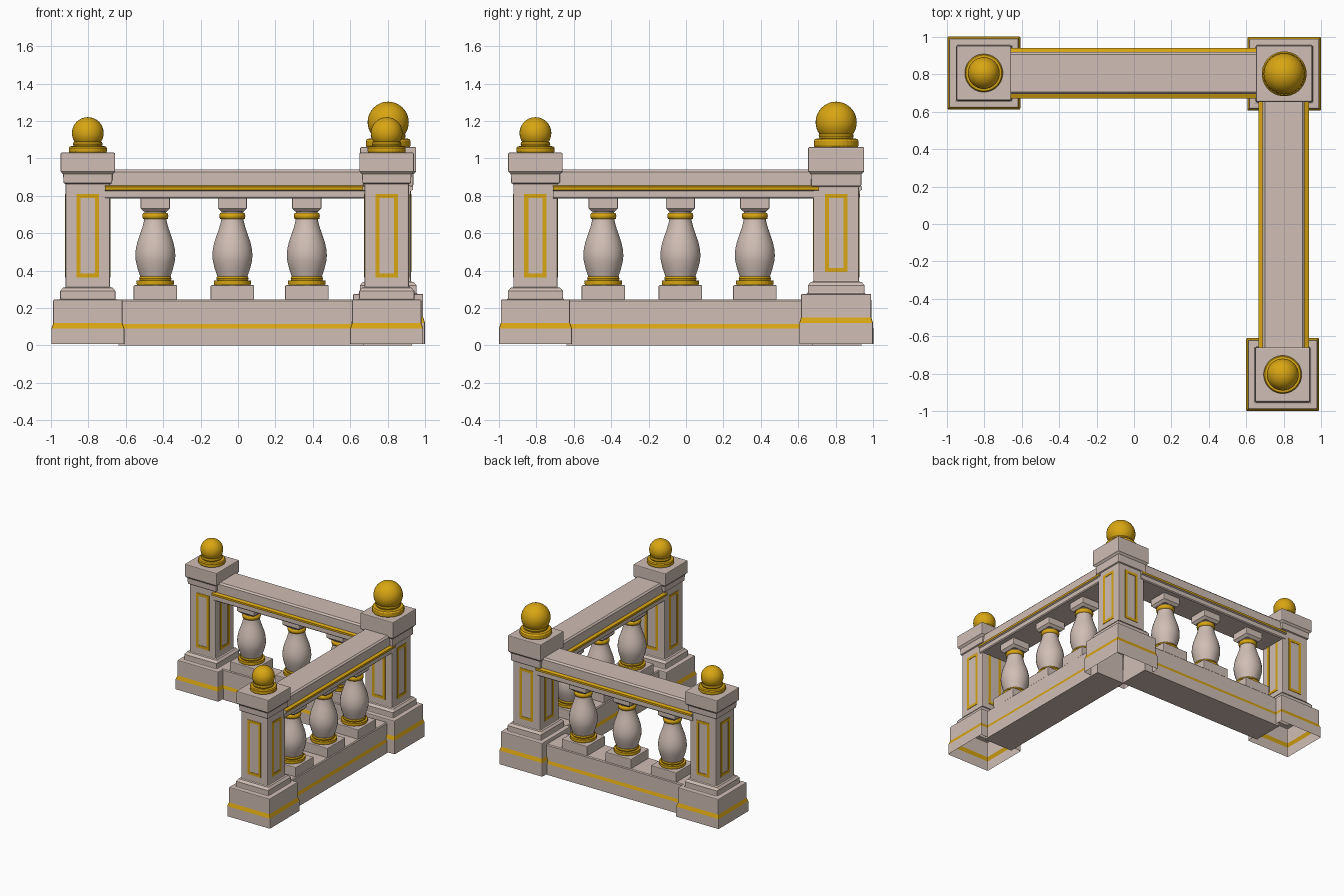
import bpy, bmesh, math
from mathutils import Matrix, Vector

if "Cube" in bpy.data.objects:
    bpy.data.objects.remove(bpy.data.objects["Cube"])


def material(name, col):
    m = bpy.data.materials.new(name)
    m.diffuse_color = (*col, 1)
    m.use_nodes = True
    m.node_tree.nodes["Principled BSDF"].inputs["Base Color"].default_value = m.diffuse_color
    return m


STONE = material("warm stone", (0.63, 0.515, 0.46))
GOLD = material("gold", (0.69, 0.38, 0.006))


def finish(bm, name, mats=(STONE, GOLD), bevel=0.0):
    me = bpy.data.meshes.new(name)
    bm.to_mesh(me)
    bm.free()
    ob = bpy.data.objects.new(name, me)
    bpy.context.collection.objects.link(ob)
    for m in mats:
        me.materials.append(m)
    if bevel:
        b = ob.modifiers.new("soft edges", 'BEVEL')
        b.width, b.segments, b.limit_method = bevel, 2, 'ANGLE'
        b.angle_limit = math.radians(50)
    return ob


def loft(bm, cx, cy, prof, n=4, smooth=False, bottom=False):
    """Stack rings of (radius or half width, z, material of the band above)."""
    k = math.sqrt(2) if n == 4 else 1
    rings = []
    for r, z, _ in prof:
        ring = []
        for i in range(n):
            a = 2 * math.pi * (i + 0.5) / n
            ring.append(bm.verts.new((cx + r * k * math.cos(a), cy + r * k * math.sin(a), z)))
        rings.append(ring)
    for (lo, hi, p) in zip(rings, rings[1:], prof):
        for i in range(n):
            j = (i + 1) % n
            f = bm.faces.new((lo[i], lo[j], hi[j], hi[i]))
            f.material_index = p[2]
            f.smooth = smooth
    top = bm.faces.new(rings[-1])
    top.material_index = prof[-1][2]
    if bottom:
        bm.faces.new(rings[0][::-1]).material_index = prof[0][2]


def box(bm, M, lo, hi, mat=0):
    lo, hi = Vector(lo), Vector(hi)
    T = M @ Matrix.Translation((lo + hi) / 2) @ Matrix.Diagonal((*(hi - lo), 1))
    for v in bmesh.ops.create_cube(bm, size=1, matrix=T)["verts"]:
        for f in v.link_faces:
            f.material_index = mat


def post(name, cx, cy, d, hb, hs, ball_r, ball_z):
    # stone post, open underneath, with a gold moulding round the plinth
    bm = bmesh.new()
    cap = 1.03 + d
    loft(bm, cx, cy, [
        (hb, 0.008, 0), (hb, 0.09 + d, 1), (hb - 0.01, 0.12 + d, 0), (hb - 0.01, 0.245 + d, 0),
        (hs + 0.03, 0.246 + d, 0), (hs + 0.03, 0.29 + d, 0), (hs + 0.015, 0.308 + d, 0),
        (hs, 0.31 + d, 0), (hs, 0.865 - d / 2, 0), (hs + 0.012, 0.866 - d / 2, 0),
        (hs + 0.014, 0.915, 0), (hs + 0.028, 0.93, 0), (hs + 0.028, cap, 0)])
    finish(bm, name, bevel=0.008)
    # gold frames on the four shaft faces
    bm = bmesh.new()
    z0, z1, w, t = 0.362 + d, 0.81, 0.06, 0.022
    for q in range(4):
        M = Matrix.Translation((cx, cy, 0)) @ Matrix.Rotation(q * math.pi / 2, 4, 'Z')
        a, b = -hs - 0.003, -hs + 0.003
        for s in (-w, w - t):
            box(bm, M, (s, a, z0), (s + t, b, z1))
        for z in (z0, z1 - t):
            box(bm, M, (-w + t, a, z), (w - t, b, z + t))
    finish(bm, name + "_frames", (GOLD,))
    # gold ball on a moulded foot
    bm = bmesh.new()
    k = ball_r / 0.085
    foot = [(0.098, 0), (0.102, 0.006), (0.102, 0.026), (0.096, 0.034), (0.076, 0.036),
            (0.08, 0.046), (0.076, 0.058), (0.05, 0.062)]
    loft(bm, cx, cy, [(r * (1 + (k - 1) * 0.6), cap + z * k, 0) for r, z in foot], 32)
    S = bmesh.ops.create_uvsphere(bm, u_segments=32, v_segments=20, radius=ball_r,
                                  matrix=Matrix.Translation((cx, cy, ball_z)))
    for f in {f for v in S["verts"] for f in v.link_faces}:
        f.smooth = True
    finish(bm, name + "_ball", (GOLD,))


post("left_post", -0.803, 0.807, 0, 0.195, 0.118, 0.085, 1.135)
post("front_post", 0.795, -0.805, 0, 0.195, 0.118, 0.085, 1.135)
post("corner_post", 0.803, 0.803, 0.03, 0.197, 0.122, 0.11, 1.193)


def beam(name, M, start, end, prof):
    # symmetric cross-section swept along local x
    bm = bmesh.new()
    pts = [(w, z, m) for w, z, m in prof]
    left = [(-w, z) for w, z, _ in prof[::-1]]
    outline = [(w, z) for w, z, _ in pts] + left
    mats = [p[2] for p in prof[:-1]] + [0] + [p[2] for p in prof[:-1]][::-1] + [0]
    A = [bm.verts.new(M @ Vector((start, y, z))) for y, z in outline]
    B = [bm.verts.new(M @ Vector((end, y, z))) for y, z in outline]
    n = len(outline)
    for i in range(n):
        j = (i + 1) % n
        bm.faces.new((A[i], A[j], B[j], B[i])).material_index = mats[i]
    bm.faces.new(A[::-1])
    bm.faces.new(B)
    bmesh.ops.recalc_face_normals(bm, faces=bm.faces)
    finish(bm, name)


BASE = [(0.13, 0, 0), (0.13, 0.09, 1), (0.122, 0.115, 0), (0.122, 0.238, 0), (0.115, 0.245, 0)]
RAIL = [(0.115, 0.785, 0), (0.122, 0.792, 0), (0.122, 0.826, 0), (0.135, 0.832, 1),
        (0.135, 0.848, 1), (0.112, 0.856, 0), (0.112, 0.928, 0), (0.1, 0.94, 0)]
VASE = [(0.078, 0.36), (0.083, 0.375), (0.095, 0.41), (0.105, 0.45), (0.108, 0.48),
        (0.105, 0.515), (0.096, 0.555), (0.082, 0.595), (0.07, 0.63), (0.062, 0.66), (0.059, 0.68)]


def baluster(name, cx, cy):
    # square foot and head
    bm = bmesh.new()
    loft(bm, cx, cy, [(0.116, 0.24, 0), (0.116, 0.322, 0)])
    loft(bm, cx, cy, [(0.06, 0.715, 0), (0.078, 0.733, 0), (0.078, 0.79, 0)], bottom=True)
    finish(bm, name + "_blocks", bevel=0.005)
    # turned vase with gold rings
    bm = bmesh.new()
    loft(bm, cx, cy, [(r, z, 0) for r, z in VASE], 28, True)
    loft(bm, cx, cy, [(0.056, 0.69, 0), (0.06, 0.722, 0)], 28, True)
    loft(bm, cx, cy, [(0.098, 0.322, 1), (0.1, 0.328, 1), (0.1, 0.346, 1), (0.084, 0.348, 1),
                      (0.087, 0.358, 1), (0.083, 0.368, 1), (0.07, 0.37, 1)], 28)
    loft(bm, cx, cy, [(0.056, 0.674, 1), (0.067, 0.677, 1), (0.07, 0.692, 1),
                      (0.067, 0.706, 1), (0.056, 0.71, 1)], 28, True, True)
    finish(bm, name)


# two balustrade runs meeting at the corner post
RUNS = {"back": Matrix.Translation((0, 0.807, 0)),
        "right": Matrix.Translation((0.8, 0, 0)) @ Matrix.Rotation(math.pi / 2, 4, 'Z')}
for side, M in RUNS.items():
    beam(side + "_base_beam", M, -0.64, 0.68, BASE)
    beam(side + "_handrail", M, -0.71, 0.71, RAIL)
    for i, x in enumerate((-0.442, -0.03, 0.368)):
        p = M @ Vector((x, 0, 0))
        baluster(f"{side}_baluster_{i + 1}", p.x, p.y)
